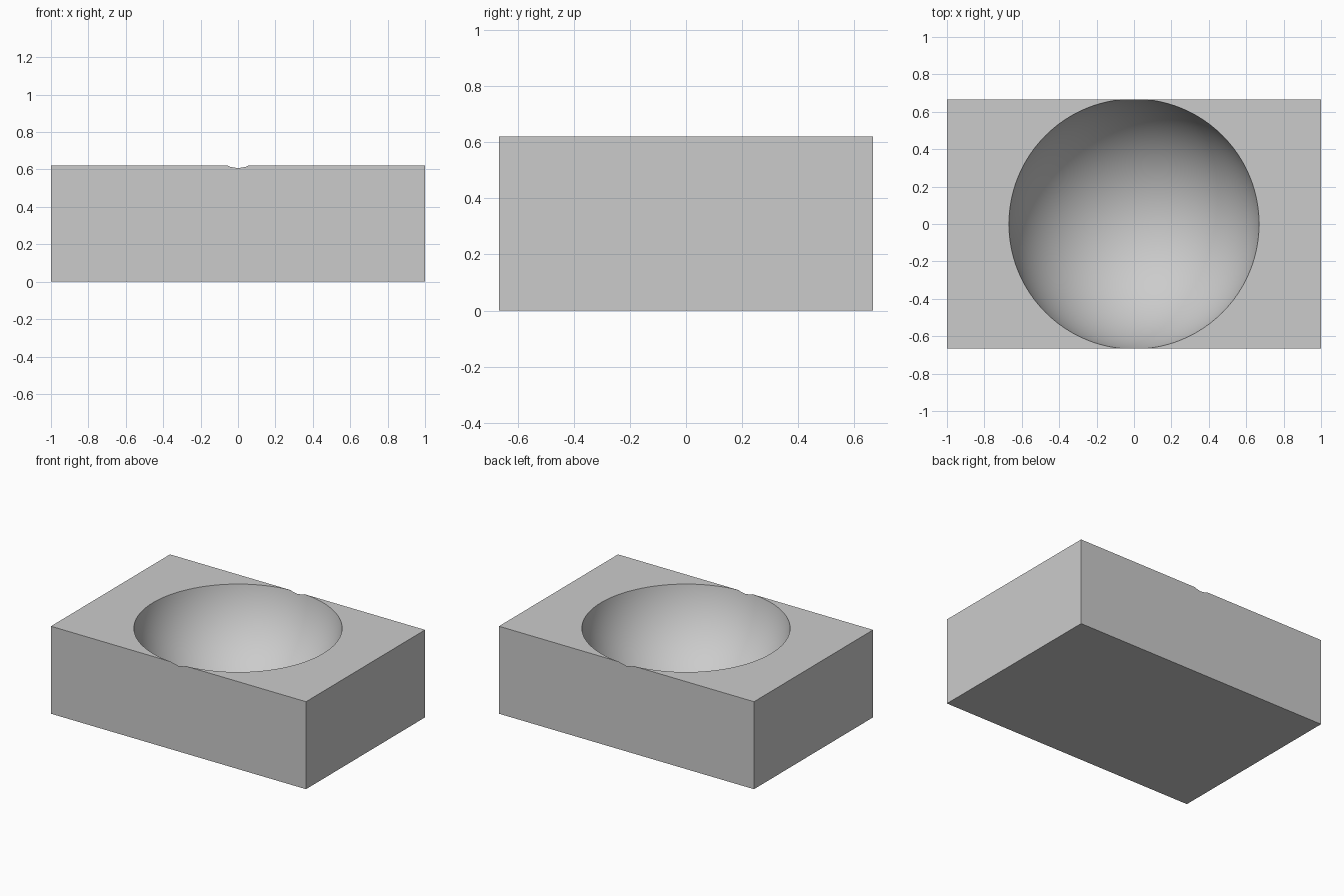
import bpy
import math

WIDTH, DEPTH, HEIGHT = 2.0, 1.333, 0.62
BOWL_RADIUS, BOWL_LIFT = 0.678, 0.11   # the sphere centre sits above the top face

if "Cube" in bpy.data.objects:
    bpy.data.objects.remove(bpy.data.objects["Cube"], do_unlink=True)

# Material
grey = bpy.data.materials.new("light grey")
grey.use_nodes = True
colour = (0.6, 0.6, 0.6, 1.0)
grey.diffuse_color = colour
grey.node_tree.nodes["Principled BSDF"].inputs["Base Color"].default_value = colour

# Rectangular block standing on the ground
bpy.ops.mesh.primitive_cube_add(size=1, location=(0, 0, HEIGHT / 2))
block = bpy.context.object
block.name = "hollowed_block"
block.scale = (WIDTH, DEPTH, HEIGHT)
bpy.ops.object.transform_apply(location=True, rotation=False, scale=True)
block.data.materials.append(grey)

# Spherical cutter for the bowl, just breaking through the front and back rims
bpy.ops.mesh.primitive_uv_sphere_add(segments=96, ring_count=64, radius=BOWL_RADIUS,
                                     location=(0, 0, HEIGHT + BOWL_LIFT))
cutter = bpy.context.object
cutter.name = "bowl_cutter"
cutter.hide_render = True
cutter.data.materials.append(grey)

# Carve the bowl and drop the cutter
cut = block.modifiers.new("bowl", 'BOOLEAN')
cut.operation = 'DIFFERENCE'
cut.solver = 'EXACT'
cut.object = cutter
bpy.ops.object.select_all(action='DESELECT')
block.select_set(True)
bpy.context.view_layer.objects.active = block
bpy.ops.object.modifier_apply(modifier=cut.name)
bpy.data.objects.remove(cutter, do_unlink=True)

# Smooth bowl, crisp block edges
bpy.ops.object.shade_smooth_by_angle(angle=math.radians(30))
